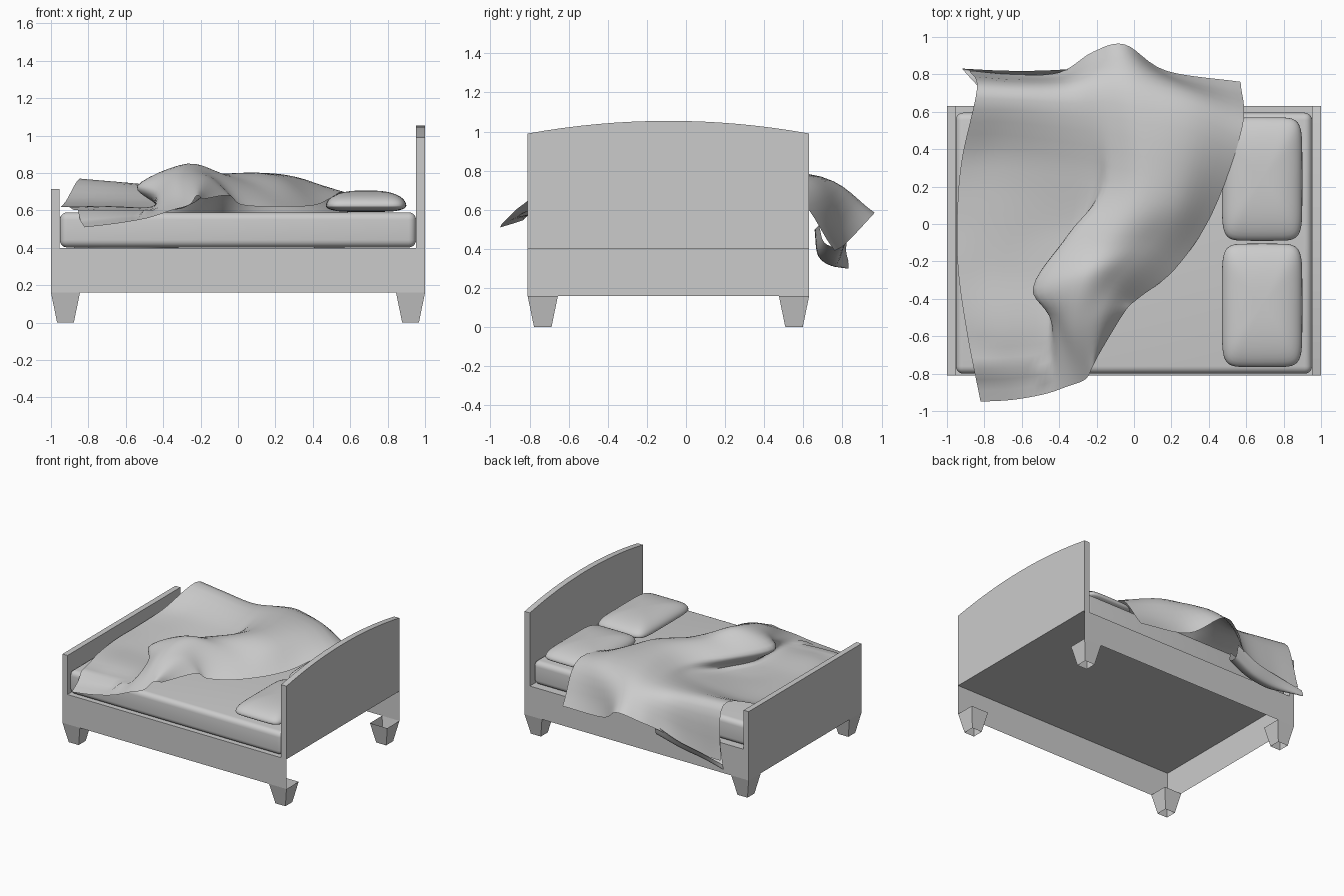
import bpy, bmesh, math
from mathutils import Vector

if "Cube" in bpy.data.objects:
    bpy.data.objects.remove(bpy.data.objects["Cube"])

Y0, Y1, YC = -0.81, 0.63, -0.09   # bed sides and centre line


def finish(name, verts, faces, smooth=None, closed=True):
    me = bpy.data.meshes.new(name)
    me.from_pydata([tuple(v) for v in verts], [], faces)
    if closed:
        bm = bmesh.new()
        bm.from_mesh(me)
        bmesh.ops.recalc_face_normals(bm, faces=bm.faces)
        bm.to_mesh(me)
        bm.free()
    ob = bpy.data.objects.new(name, me)
    bpy.context.collection.objects.link(ob)
    if smooth:
        bpy.ops.object.select_all(action='DESELECT')
        ob.select_set(True)
        bpy.context.view_layer.objects.active = ob
        bpy.ops.object.shade_smooth_by_angle(angle=math.radians(smooth))
    return ob


def prism(name, profile, x0, x1):
    """Extrude a (y, z) profile along x."""
    n = len(profile)
    verts = [(x, y, z) for x in (x0, x1) for y, z in profile]
    faces = [list(range(n)), list(range(n, 2 * n))]
    faces += [[i, (i + 1) % n, n + (i + 1) % n, n + i] for i in range(n)]
    return finish(name, verts, faces)


# Base frame: thin rails and foot panel under a slat deck, open below and at the head
base = [(x, y, z) for z in (0.16, 0.40) for x, y in
        ((1, Y0), (-1, Y0), (-1, Y1), (1, Y1))]
finish("base_frame", base,
       [(0, 1, 5, 4), (1, 2, 6, 5), (2, 3, 7, 6), (4, 5, 6, 7)])

# Headboard with arched top, and straight footboard
arch = []
for i in range(17):
    t = -1 + i / 8
    arch.append((YC + 0.72 * t, 0.99 + 0.065 * (1 - t * t)))
prism("headboard", [(Y1, 0.40), (Y0, 0.40)] + arch, 0.953, 1.0)
prism("footboard", [(Y1, 0.40), (Y0, 0.40), (Y0, 0.715), (Y1, 0.715)], -1.0, -0.955)

# Tapered hollow legs
for sx in (-1, 1):
    for sy in (-1, 1):
        verts = []
        for z, a, b in ((0.16, 0.0, 0.155), (0.0, 0.033, 0.122)):
            for u, v in ((a, a), (b, a), (b, b), (a, b)):
                verts.append((sx * (1 - u), YC + sy * (0.72 - v), z))
        finish("leg", verts, [(0, 1, 5, 4), (1, 2, 6, 5), (2, 3, 7, 6), (3, 0, 4, 7)])

# Mattress
mattress = prism("mattress", [(Y1 - .035, .402), (Y0 + .01, .402), (Y0 + .01, .59), (Y1 - .035, .59)],
                 -0.953, 0.952)
bev = mattress.modifiers.new("round", 'BEVEL')
bev.width, bev.segments = 0.04, 5
for p in mattress.data.polygons:
    p.use_smooth = True


# Pillows: squared-off puffed spheres with flattened undersides
def pillow(name, cx, cy, hx, hy):
    bm = bmesh.new()
    bmesh.ops.create_uvsphere(bm, u_segments=48, v_segments=20, radius=1)
    for v in bm.verts:
        x, y, z = v.co
        r = math.hypot(x, y)
        if r > 1e-5:
            s = r ** (0.75 if z > 0 else 0.5) / r ** 0.3
            x = math.copysign(abs(x) ** 0.3, x) * s
            y = math.copysign(abs(y) ** 0.3, y) * s
        v.co = Vector((cx + hx * x, cy + hy * y, 0.625 + z * (0.082 if z > 0 else 0.033)))
    me = bpy.data.meshes.new(name)
    bm.to_mesh(me)
    bm.free()
    for p in me.polygons:
        p.use_smooth = True
    bpy.context.collection.objects.link(bpy.data.objects.new(name, me))


pillow("pillow_back", 0.685, 0.24, 0.215, 0.33)
pillow("pillow_front", 0.685, -0.435, 0.215, 0.33)


# Cloth sheets: smooth surfaces through a coarse net of points
def spline(pts, steps):
    """Catmull-Rom through all points."""
    pts = [Vector(p) for p in pts]
    p = [2 * pts[0] - pts[1]] + pts + [2 * pts[-1] - pts[-2]]
    out = []
    for i in range(1, len(p) - 2):
        a, b, c, d = p[i - 1:i + 3]
        for k in range(steps):
            t = k / steps
            out.append(0.5 * (2 * b + (c - a) * t + (2 * a - 5 * b + 4 * c - d) * t * t
                              + (3 * b - a - 3 * c + d) * t ** 3))
    return out + [pts[-1]]


def sheet(name, rows):
    columns = [spline(c, 6) for c in zip(*[spline(r, 6) for r in rows])]
    n = len(columns[0])
    cloth = [v for c in columns for v in c]
    for v in cloth:                      # keep the cloth outside the bed
        if Y0 < v.y < Y1:
            v.z = max(v.z, 0.603)
        elif v.y > Y1 and v.z < 0.6:
            v.y = max(v.y, Y1 + 0.02)
    finish(name, cloth,
           [(i * n + j, (i + 1) * n + j, (i + 1) * n + j + 1, i * n + j + 1)
            for i in range(len(columns) - 1) for j in range(n - 1)], smooth=60, closed=False)


# Rumpled blanket: rows run from the front hang to the back hang
sheet("blanket", [
    [(-.82, -.95, .51), (-.65, -.94, .53), (-.48, -.91, .56), (-.36, -.87, .60),
     (-.26, -.83, .63), (-.22, -.76, .68), (-.19, -.70, .66)],
    [(-.89, -.60, .61), (-.70, -.60, .62), (-.46, -.58, .62), (-.43, -.52, .71),
     (-.32, -.54, .78), (-.18, -.50, .78), (-.05, -.47, .68)],
    [(-.94, -.25, .62), (-.75, -.25, .61), (-.42, -.27, .61), (-.54, -.34, .73),
     (-.27, -.29, .85), (-.10, -.31, .77), (.02, -.40, .63)],
    [(-.945, .05, .62), (-.70, .05, .62), (-.30, -.03, .61), (-.35, -.06, .72),
     (-.14, -.10, .80), (.08, -.12, .74), (.22, -.24, .62)],
    [(-.92, .35, .65), (-.70, .35, .65), (-.25, .28, .66), (-.13, .23, .73),
     (.05, .20, .80), (.25, .15, .77), (.42, .06, .63)],
    [(-.84, .72, .76), (-.62, .71, .74), (-.36, .70, .72), (-.16, .72, .74),
     (.02, .69, .77), (.30, .65, .75), (.58, .52, .69)],
    [(-.88, .82, .36), (-.65, .80, .36), (-.40, .81, .44), (-.22, .92, .54),
     (-.05, .96, .58), (.17, .82, .43), (.57, .76, .39)],
])

# Rolled-under hem of the blanket, hanging beside the back rail
sheet("blanket_hem", [
    [(-.30, .83, .50), (-.50, .82, .42), (-.70, .82, .38), (-.91, .83, .34)],
    [(-.30, .80, .41), (-.50, .77, .34), (-.70, .77, .31), (-.91, .82, .30)],
    [(-.32, .71, .43), (-.50, .68, .38), (-.70, .68, .36), (-.80, .70, .40)],
    [(-.35, .68, .52), (-.50, .66, .50), (-.70, .66, .50), (-.78, .68, .52)],
])
